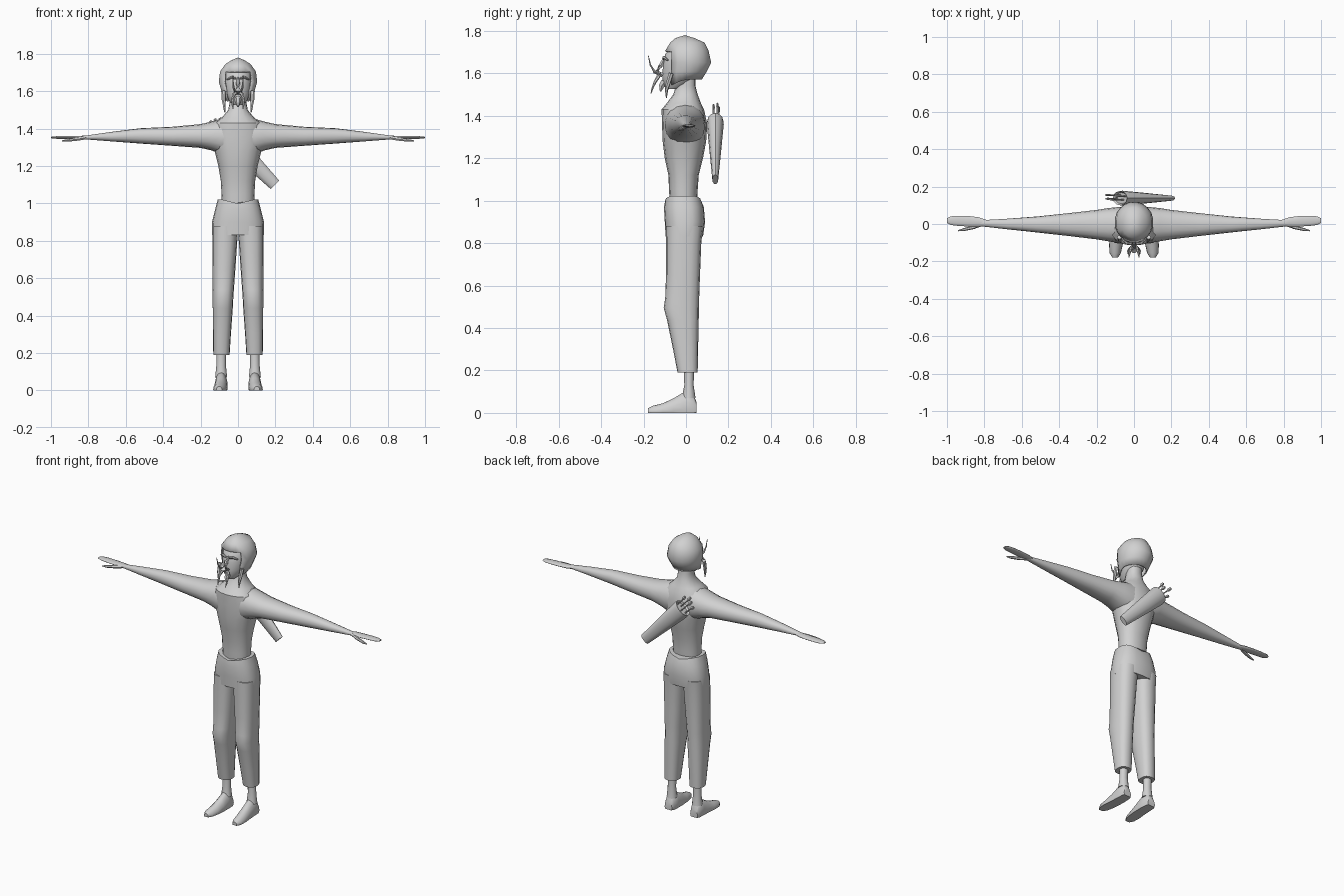
import bpy, bmesh, math
from mathutils import Vector, Matrix

grey = bpy.data.materials.new("plain_grey")
grey.diffuse_color = (0.64, 0.64, 0.64, 1)


def finish(name, bm, mirror=False):
    bmesh.ops.recalc_face_normals(bm, faces=bm.faces[:])
    me = bpy.data.meshes.new(name)
    bm.to_mesh(me)
    bm.free()
    ob = bpy.data.objects.new(name, me)
    bpy.context.collection.objects.link(ob)
    me.materials.append(grey)
    if mirror:
        m = ob.modifiers.new("mirror", 'MIRROR')
        m.use_mirror_merge = False
    return ob


def skin(bm, rings):
    """Join rings of vertices and cap both ends."""
    n = len(rings[0])
    for a, b in zip(rings, rings[1:]):
        for i in range(n):
            j = (i + 1) % n
            bm.faces.new((a[i], a[j], b[j], b[i]))
    bm.faces.new(rings[0])
    bm.faces.new(rings[-1])


def loft(name, axis, rows, n=16, power=1.0, mirror=False, shape=None):
    """Rows are (position, u_min, u_max, v_min, v_max) across the axis."""
    bm = bmesh.new()
    rings = []
    for p, u0, u1, v0, v1 in rows:
        ring = []
        for i in range(n):
            a = 2 * math.pi * i / n
            c, s = math.cos(a), math.sin(a)
            u = (u0 + u1) / 2 + (u1 - u0) / 2 * math.copysign(abs(c) ** power, c)
            v = (v0 + v1) / 2 + (v1 - v0) / 2 * math.copysign(abs(s) ** power, s)
            co = {'x': (p, u, v), 'y': (u, p, v), 'z': (u, v, p)}[axis]
            ring.append(bm.verts.new(shape(Vector(co)) if shape else co))
        rings.append(ring)
    skin(bm, rings)
    return finish(name, bm, mirror)


def tube(name, pts, radii, n=6, mirror=False, flat=1.0):
    """Tapered tube along a path, flattened by a factor across y."""
    bm = bmesh.new()
    pts = [Vector(p) for p in pts]
    rings = []
    for k, p in enumerate(pts):
        d = (pts[min(k + 1, len(pts) - 1)] - pts[max(k - 1, 0)]).normalized()
        q = d.to_track_quat('Z', 'Y')
        ring = []
        for i in range(n):
            a = 2 * math.pi * i / n
            off = q @ Vector((math.cos(a), math.sin(a), 0)) * radii[k]
            off.y *= flat
            ring.append(bm.verts.new(p + off))
        rings.append(ring)
    skin(bm, rings)
    return finish(name, bm, mirror)


# Torso and neck
loft("torso", 'z', [
    (0.96, -.085, .085, -.075, .05), (1.05, -.088, .088, -.08, .055),
    (1.12, -.092, .092, -.083, .06), (1.20, -.105, .105, -.1, .08),
    (1.28, -.125, .125, -.11, .095), (1.36, -.15, .15, -.113, .1),
    (1.43, -.125, .125, -.115, .085), (1.46, -.085, .085, -.09, .07),
    (1.50, -.052, .052, -.06, .055), (1.54, -.045, .045, -.048, .045),
    (1.62, -.045, .045, -.045, .045)], power=0.9)

# Sleeve and arm tapering to the wrist
loft("arm", 'x', [
    (0.0, -.1, .09, 1.25, 1.465), (.09, -.1, .09, 1.262, 1.452),
    (.14, -.092, .085, 1.283, 1.438), (.2, -.082, .075, 1.297, 1.424),
    (.35, -.064, .058, 1.308, 1.41), (.52, -.045, .04, 1.32, 1.402),
    (.68, -.028, .028, 1.332, 1.382), (.82, -.012, .02, 1.343, 1.362)],
    power=0.9, mirror=True)

# Flat hand with a thumb
loft("hand", 'x', [
    (.79, -.012, .022, 1.343, 1.364), (.83, -.015, .036, 1.343, 1.362),
    (.88, -.014, .042, 1.344, 1.36), (.94, -.01, .044, 1.345, 1.36),
    (.98, -.005, .041, 1.346, 1.359), (1.0, .006, .03, 1.349, 1.356)],
    n=12, mirror=True)
tube("thumb", [(.81, 0, 1.352), (.86, -.018, 1.344), (.91, -.03, 1.337),
               (.94, -.036, 1.335)], [.01, .01, .008, .003], mirror=True)


# Trousers: hips with a waistband dipping in the middle, then two legs
def dip(co):
    if co.z > 1:
        co.z -= .022 * max(0, 1 - abs(co.x) / .09)
    return co


loft("trouser_hips", 'z', [
    (1.022, -.108, .108, -.098, .07), (.97, -.122, .122, -.104, .084),
    (.9, -.139, .139, -.1, .09), (.83, -.138, .138, -.096, .08)],
    n=20, power=0.8, shape=dip)
loft("trouser_leg", 'z', [
    (.88, -.002, .137, -.095, .08), (.8, .004, .137, -.094, .072),
    (.65, .014, .136, -.094, .066), (.54, .022, .135, -.098, .062),
    (.495, .025, .135, -.105, .061), (.44, .028, .135, -.09, .06),
    (.3, .038, .134, -.061, .057), (.19, .045, .132, -.04, .055)],
    power=0.8, mirror=True)

# Ankle and pointed shoe
loft("ankle", 'z', [
    (.22, .064, .114, -.01, .038), (.13, .064, .116, -.008, .036),
    (.07, .058, .122, -.02, .045)], n=12, mirror=True)


def ground(co):
    # flatten the lower half into a sole
    co.z = max(co.z, 0)
    return co


loft("shoe", 'y', [
    (.05, .065, .117, -.02, .05), (.035, .058, .123, -.05, .088),
    (-.01, .055, .125, -.06, .098), (-.06, .056, .128, -.05, .068),
    (-.11, .06, .133, -.04, .045), (-.155, .07, .131, -.03, .034),
    (-.18, .086, .116, -.01, .022)], mirror=True, shape=ground)

# Face with nose
loft("face", 'z', [
    (1.525, -.025, .025, -.095, -.03), (1.55, -.05, .05, -.108, .02),
    (1.59, -.068, .068, -.112, .06), (1.64, -.076, .076, -.108, .08),
    (1.69, -.075, .075, -.098, .08), (1.73, -.05, .05, -.06, .05)])
tube("nose", [(0, -.1, 1.675), (0, -.12, 1.635), (0, -.142, 1.605),
              (0, -.11, 1.592)], [.006, .011, .016, .012])
tube("brow", [(.012, -.106, 1.668), (.035, -.104, 1.675),
              (.06, -.085, 1.662)], [.006, .008, .004], mirror=True)

# Helmet: dome, open in front below the brow line
bm = bmesh.new()
N = 20
rows = [(1.766, .035, -.05, .04), (1.745, .068, -.075, .088),
        (1.705, .097, -.1, .108), (1.65, .104, -.1, .12),
        (1.61, .092, -.098, .1), (1.57, .08, -.092, .075)]
rings = []
for k, (z, rx, y0, y1) in enumerate(rows):
    ring = []
    for i in range(N):
        a = 2 * math.pi * (i + .5) / N
        s, c = math.sin(a), -math.cos(a)
        y = (y0 + y1) / 2 + (y1 - y0) / 2 * c
        drop = .035 * max(0, -c) if k == 5 else 0
        ring.append(bm.verts.new((rx * s, y, z - drop)))
    rings.append(ring)
top = bm.verts.new((0, -.005, 1.78))
for i in range(N):
    j = (i + 1) % N
    bm.faces.new((rings[0][i], rings[0][j], top))
    for k in range(5):
        if k >= 2 and (i in (0, 1, N - 3, N - 2, N - 1)):
            continue
        bm.faces.new((rings[k][i], rings[k][j], rings[k + 1][j], rings[k + 1][i]))
helmet = finish("helmet", bm)
sol = helmet.modifiers.new("thickness", 'SOLIDIFY')
sol.thickness, sol.offset = .008, -1

# Straps hanging from the cheeks, whiskers and beard
tube("helmet_strap", [(.078, -.07, 1.6), (.076, -.085, 1.55), (.073, -.092, 1.52),
                      (.07, -.092, 1.485)], [.012, .011, .008, .003], mirror=True)
tube("moustache", [(.004, -.125, 1.592), (.02, -.13, 1.585), (.03, -.145, 1.56),
                   (.03, -.158, 1.53), (.026, -.165, 1.505)],
     [.008, .009, .007, .005, .002], mirror=True)
tube("upper_whisker", [(.015, -.12, 1.6), (.022, -.15, 1.61), (.026, -.168, 1.64),
                       (.027, -.178, 1.685)], [.007, .006, .004, .0015], mirror=True)
tube("beard", [(0, -.1, 1.56), (0, -.115, 1.54), (0, -.12, 1.515)],
     [.02, .015, .004])

# Quiver slung across the back, with arrows
low, high = Vector((.197, .138, 1.1)), Vector((-.075, .138, 1.375))
axis = (high - low).normalized()
side = Vector((axis.z, 0, -axis.x))
bm = bmesh.new()
rings = []
for t, w, d in [(0, .032, .014), (.5, .045, .028), (.95, .056, .04), (1, .054, .038),
                (.97, .046, .03)]:
    rings.append([bm.verts.new(low.lerp(high, t) + side * w * math.cos(a)
                               + Vector((0, d * math.sin(a), 0)))
                  for a in (2 * math.pi * i / 12 for i in range(12))])
skin(bm, rings)
finish("quiver", bm)
for k, (s, y, e) in enumerate([(-.028, .135, .07), (-.006, .155, .1),
                               (.014, .13, .09), (.032, .148, .075)]):
    base = high + side * s
    base.y = y
    tip = base + axis * e + side * s * .3
    tube(f"arrow_{k + 1}", [base - axis * .1, base.lerp(tip, .5), tip],
         [.004, .004, .004])
    tube(f"fletching_{k + 1}", [base.lerp(tip, .55), base.lerp(tip, .75), tip],
         [.003, .01, .008], n=4, flat=.6)

# Smooth shading with crisp rims
for ob in bpy.context.scene.objects:
    ob.select_set(True)
    bpy.context.view_layer.objects.active = ob
bpy.ops.object.shade_smooth_by_angle(angle=math.radians(40))
